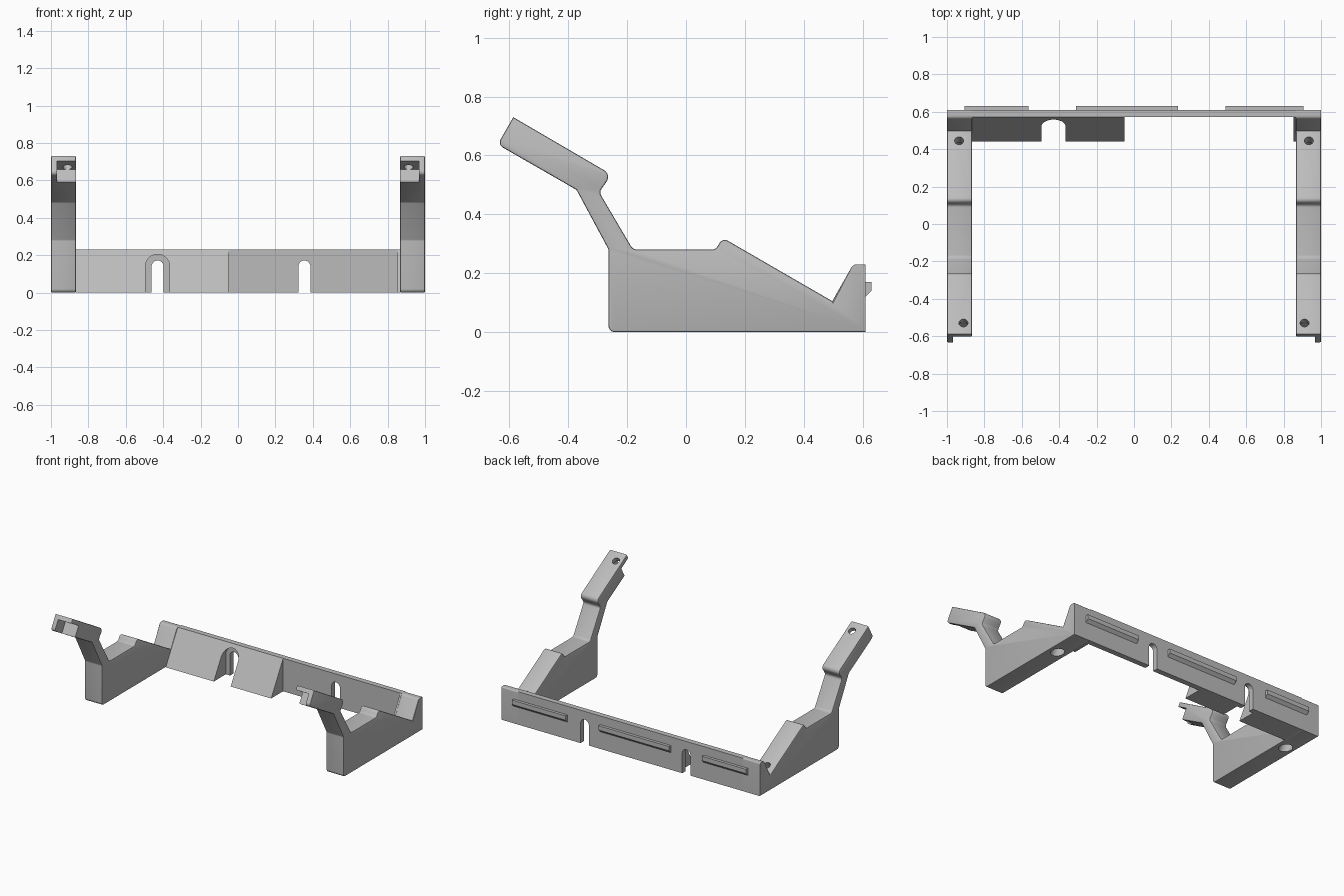
import bpy, bmesh, math
from mathutils import Vector, Matrix

cube = bpy.data.objects.get("Cube")
if cube:
    bpy.data.objects.remove(cube, do_unlink=True)

grey = bpy.data.materials.new("plain grey")
grey.use_nodes = True
GREY = (0.5, 0.5, 0.5, 1)
grey.diffuse_color = GREY
grey.node_tree.nodes["Principled BSDF"].inputs["Base Color"].default_value = GREY


def to_object(name, bm):
    bmesh.ops.recalc_face_normals(bm, faces=bm.faces)
    mesh = bpy.data.meshes.new(name)
    bm.to_mesh(mesh)
    bm.free()
    mesh.materials.append(grey)
    obj = bpy.data.objects.new(name, mesh)
    bpy.context.collection.objects.link(obj)
    return obj


def prism_mesh(points, axis, start, end):
    """Extrude a flat outline along x or y."""
    bm = bmesh.new()
    place = (lambda p, d: (d, p[0], p[1])) if axis == "x" else (lambda p, d: (p[0], d, p[1]))
    face = bm.faces.new([bm.verts.new(place(p, start)) for p in points])
    new = bmesh.ops.extrude_face_region(bm, geom=[face])["geom"]
    shift = Vector(place((0, 0), end - start))
    bmesh.ops.translate(bm, vec=shift, verts=[v for v in new if isinstance(v, bmesh.types.BMVert)])
    return bm


def prism(name, points, axis, start, end):
    return to_object(name, prism_mesh(points, axis, start, end))


def fillet(corners, steps=5):
    """Round each (u, v, radius) corner of an outline."""
    out = []
    for i, (u, v, r) in enumerate(corners):
        p = Vector((u, v))
        if r == 0:
            out.append(p)
            continue
        a = (Vector(corners[i - 1][:2]) - p).normalized()
        b = (Vector(corners[(i + 1) % len(corners)][:2]) - p).normalized()
        half = a.angle(b) / 2
        centre = p + (a + b).normalized() * r / math.sin(half)
        first = p + a * r / math.tan(half) - centre
        last = p + b * r / math.tan(half) - centre
        for k in range(steps + 1):
            t = k / steps
            out.append(centre + (first * (1 - t) + last * t).normalized() * r)
    return out


def arch(x, half, top):
    """Upright slot outline with a round top, open below z = 0."""
    pts = [(x - half, -0.1), (x + half, -0.1)]
    for k in range(17):
        a = math.pi * k / 16
        pts.append((x + half * math.cos(a), top - half + half * math.sin(a)))
    return pts


def rod(x, y, z, radius, low, high):
    """Cylinder along the 30 degree tilted hole direction."""
    bm = bmesh.new()
    bmesh.ops.create_cone(bm, cap_ends=True, segments=28, radius1=radius, radius2=radius, depth=high - low)
    bmesh.ops.translate(bm, vec=(0, 0, (low + high) / 2), verts=bm.verts)
    tilt = Matrix.Translation((x, y, z)) @ Matrix.Rotation(math.radians(-30), 4, "X")
    bmesh.ops.transform(bm, matrix=tilt, verts=bm.verts)
    return to_object("cutter", bm)


def cut(obj, cutter):
    mod = obj.modifiers.new("cut", "BOOLEAN")
    mod.operation = "DIFFERENCE"
    mod.solver = "EXACT"
    mod.object = cutter
    with bpy.context.temp_override(object=obj, active_object=obj, selected_objects=[obj]):
        bpy.ops.object.modifier_apply(modifier=mod.name)
    bpy.data.objects.remove(cutter, do_unlink=True)


parts = []

# Bent side arms with rounded outlines
ARM = fillet([
    (-0.263, 0, 0.02), (0.61, 0, 0), (0.61, 0.23, 0.008), (0.568, 0.23, 0.02),
    (0.497, 0.105, 0), (0.125, 0.32, 0.02), (0.10, 0.28, 0.02), (-0.18, 0.28, 0.025),
    (-0.295, 0.475, 0.02), (-0.253, 0.535, 0.026), (-0.587, 0.73, 0),
    (-0.64, 0.637, 0.02), (-0.372, 0.483, 0.02), (-0.263, 0.28, 0.02)])
INNER, OUTER = 0.866, 1.0
along = Vector((0.866, -0.5))
down = Vector((-0.5, -0.866))
tip = Vector((-0.587, 0.73))

for side, label in ((1, "left"), (-1, "right")):
    bm = prism_mesh(ARM, "x", side * INNER, side * OUTER)
    rim = [e for e in bm.edges
           if abs(e.verts[0].co.x - e.verts[1].co.x) < 0.01
           and min(v.co.y for v in e.verts) < 0.5]
    bmesh.ops.bevel(bm, geom=rim, offset=0.006, segments=2, profile=0.5, affect="EDGES")
    arm = to_object(label + "_arm", bm)
    # Pocket under the head, open to the front, below and inside
    pocket = [tip + along * s + down * t for s, t in ((-0.1, 0.03), (0.092, 0.03), (0.092, 0.2), (-0.1, 0.2))]
    cut(arm, prism("cutter", pocket, "x", side * 0.8, side * 0.968))
    # Screw holes in the head and the foot
    cut(arm, rod(side * 0.912, -0.53, 0.695, 0.024, -0.06, 0.05))
    cut(arm, rod(side * 0.935, 0.445, 0.135, 0.024, -0.3, 0.05))
    cut(arm, rod(side * 0.935, 0.445, 0.135, 0.042, -0.3, -0.06))
    parts.append(arm)

# Rear wall with two arched slots
wall = prism("rear_wall", [(0.572, 0), (0.61, 0), (0.61, 0.23), (0.572, 0.23)], "x", -INNER, INNER)
for x in (-0.43, 0.355):
    cut(wall, prism("cutter", arch(x, 0.032, 0.172), "y", 0.5, 0.7))
parts.append(wall)

# Sloped blocks in front of the wall
WEDGE = [(0.44, 0), (0.572, 0), (0.572, 0.229)]
long_wedge = prism("long_wedge", WEDGE, "x", -INNER, -0.052)
cut(long_wedge, prism("cutter", arch(-0.43, 0.065, 0.205), "y", 0.3, 0.6))
parts.append(long_wedge)
parts.append(prism("short_wedge", WEDGE, "x", 0.853, INNER))

# Raised ribs on the back
RIB = [(0.605, 0.115), (0.63, 0.14), (0.63, 0.17), (0.605, 0.17)]
for name, a, b in (("right_rib", -0.905, -0.565), ("middle_rib", -0.31, 0.235), ("left_rib", 0.49, 0.905)):
    parts.append(prism(name, RIB, "x", a, b))

# Smooth rounded edges, keep corners sharp
bpy.ops.object.select_all(action="DESELECT")
for obj in parts:
    obj.select_set(True)
bpy.context.view_layer.objects.active = parts[0]
bpy.ops.object.shade_smooth_by_angle(angle=math.radians(30))
